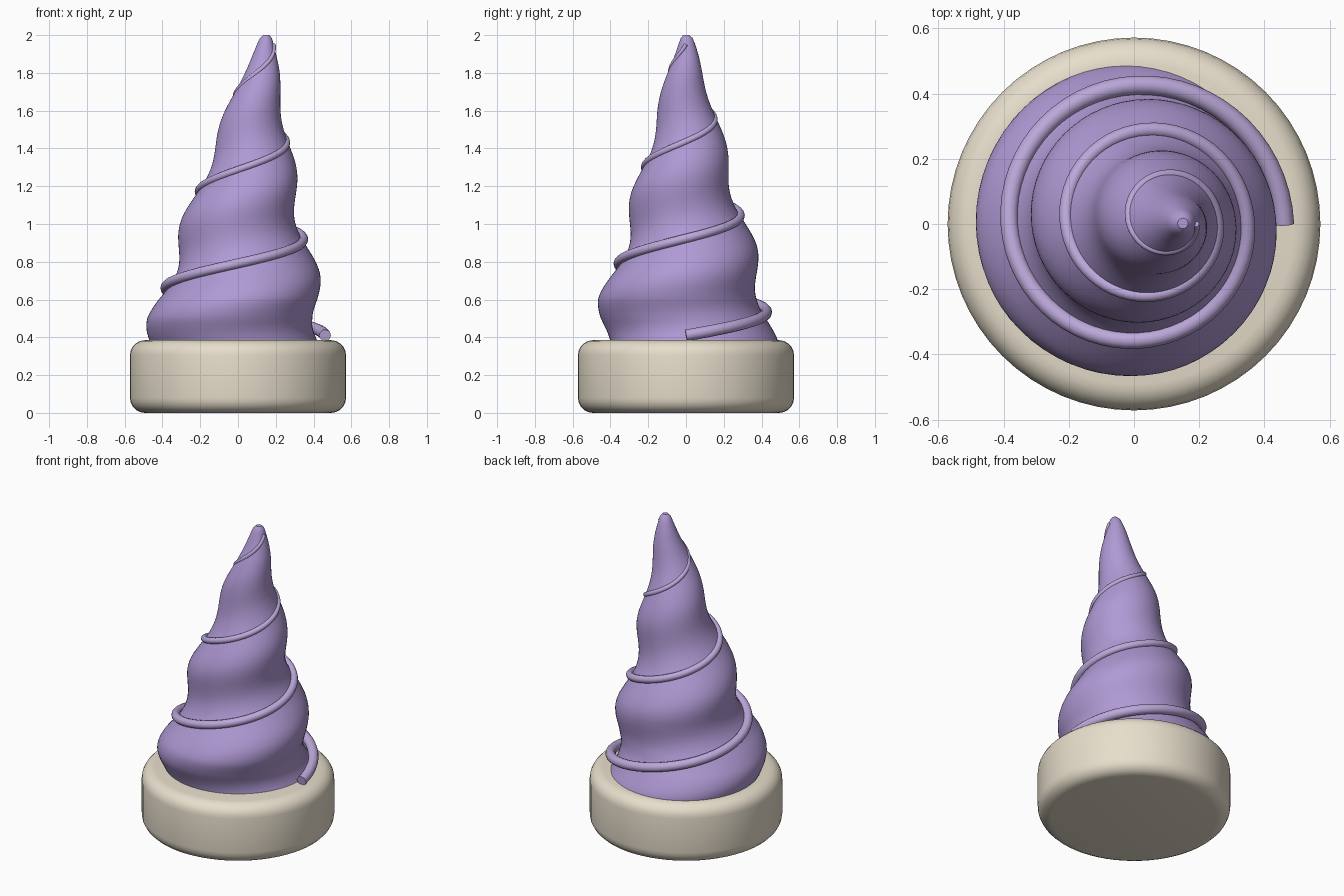
import bpy, bmesh, math
from mathutils import Vector

if "Cube" in bpy.data.objects:
    bpy.data.objects.remove(bpy.data.objects["Cube"])


def material(name, rgb):
    m = bpy.data.materials.new(name)
    m.diffuse_color = (*rgb, 1)
    m.use_nodes = True
    m.node_tree.nodes["Principled BSDF"].inputs["Base Color"].default_value = m.diffuse_color
    return m


def skin(name, rings, mat):
    """Join equal-length rings of points into a closed, smooth-shaded tube."""
    bm = bmesh.new()
    rows = [[bm.verts.new(p) for p in ring] for ring in rings]
    n = len(rows[0])
    for a, b in zip(rows, rows[1:]):
        for i in range(n):
            j = (i + 1) % n
            bm.faces.new((a[i], a[j], b[j], b[i]))
    bm.faces.new(rows[0][::-1])
    bm.faces.new(rows[-1])
    bmesh.ops.recalc_face_normals(bm, faces=bm.faces[:])
    me = bpy.data.meshes.new(name)
    bm.to_mesh(me)
    bm.free()
    me.materials.append(mat)
    ob = bpy.data.objects.new(name, me)
    bpy.context.collection.objects.link(ob)
    bpy.ops.object.select_all(action='DESELECT')
    ob.select_set(True)
    bpy.context.view_layer.objects.active = ob
    bpy.ops.object.shade_smooth_by_angle(angle=math.radians(40))
    return ob


def circle(c, r, n):
    return [c + Vector((r * math.cos(2 * math.pi * i / n),
                        r * math.sin(2 * math.pi * i / n), 0)) for i in range(n)]


def lean(z):
    return 0.15 * max(0, (z - 0.35) / 1.65) ** 1.7


def interp(table, z):
    for (z0, r0), (z1, r1) in zip(table, table[1:]):
        if z <= z1:
            return r0 + (r1 - r0) * (z - z0) / (z1 - z0)
    return table[-1][1]


cream = material("cream", (0.80, 0.73, 0.60))
purple = material("purple", (0.43, 0.32, 0.66))
lilac = material("lilac", (0.50, 0.39, 0.70))

# Rounded base disc
R, H, B, S = 0.572, 0.385, 0.08, 5
arc = [(R - B + B * math.sin(a), B - B * math.cos(a))
       for a in (math.pi / 2 * k / S for k in range(S + 1))]
profile = arc + [(r, H - z) for r, z in reversed(arc)]
skin("base", [circle(Vector((0, 0, z)), r, 64) for r, z in profile], cream)

# Swirling horn: round sections whose centres spiral and lean to +x
radii = [(0.34, 0.445), (0.4, 0.443), (0.5, 0.437), (0.6, 0.42), (0.7, 0.391),
         (0.8, 0.361), (1.0, 0.306), (1.2, 0.252), (1.4, 0.199), (1.6, 0.147),
         (1.8, 0.092), (1.9, 0.061), (1.96, 0.041), (1.985, 0.031), (2.0, 0.016)]
levels = [0.34 + 0.02 * i for i in range(82)] + [1.985, 1.994, 2.0]
rings = []
for z in levels:
    r = interp(radii, z)
    a = 2 * math.pi * (z - 0.75) / 0.55
    rings.append(circle(Vector((lean(z) + 0.11 * r * math.cos(a),
                                0.11 * r * math.sin(a), z)), r, 64))
skin("horn", rings, purple)


# Tapered cord winding three turns up the horn
def cord_point(t):
    z = 0.41 + 1.54 * t
    r = 0.46 - 0.268 * (z - 0.41)
    a = 6 * math.pi * t
    return Vector((lean(z) + r * math.cos(a), r * math.sin(a), z))


steps, sides = 180, 12
rings = []
for i in range(steps + 1):
    t = i / steps
    p = cord_point(t)
    tan = (cord_point(t + 0.001) - cord_point(t - 0.001)).normalized()
    side = tan.cross(Vector((0, 0, 1))).normalized()
    up = side.cross(tan)
    w = 0.031 - 0.021 * t
    rings.append([p + w * (side * math.cos(b) + up * math.sin(b))
                  for b in (2 * math.pi * k / sides for k in range(sides))])
skin("spiral_cord", rings, lilac)
